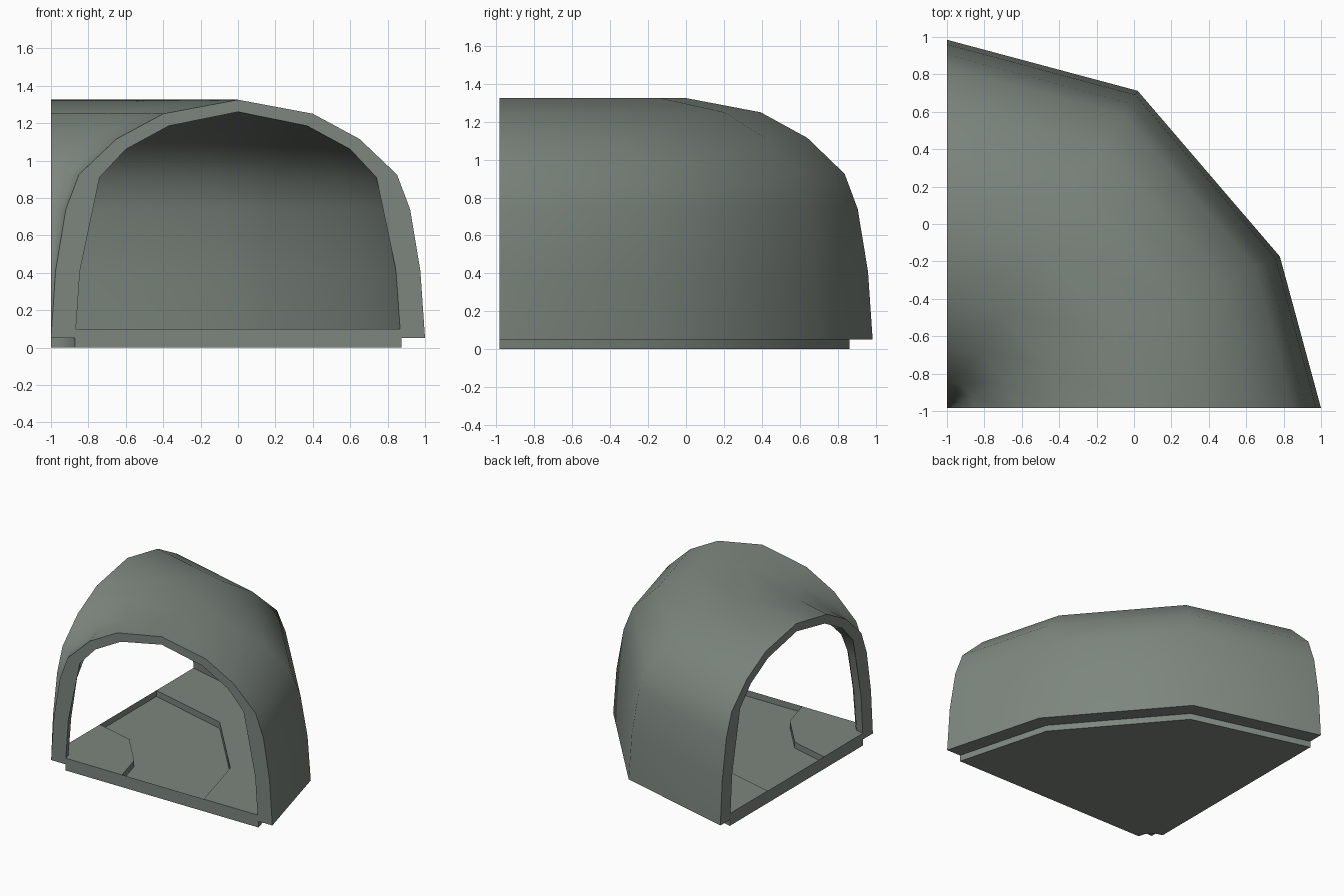
import bpy, bmesh, math

if "Cube" in bpy.data.objects:
    bpy.data.objects.remove(bpy.data.objects["Cube"])

mat = bpy.data.materials.new("grey green")
mat.diffuse_color = (0.205, 0.24, 0.21, 1)
mat.use_nodes = True
mat.node_tree.nodes["Principled BSDF"].inputs["Base Color"].default_value = mat.diffuse_color

# Sweep stations: angle around the inner corner and radius scale
STATIONS = [(0, 1.0), (24.5, 0.978), (59, 0.99), (90, 0.985)]
PIVOT = (-1.0, -0.985)


def sweep(name, profile):
    """Sweep a closed (x, z) profile around the inner corner, x = 0 being radius 1."""
    bm = bmesh.new()
    rings = []
    for deg, s in STATIONS:
        a = math.radians(deg)
        rings.append([bm.verts.new((PIVOT[0] + (x + 1) * s * math.cos(a),
                                    PIVOT[1] + (x + 1) * s * math.sin(a), z))
                      for x, z in profile])
    n = len(profile)
    for r0, r1 in zip(rings, rings[1:]):
        for i in range(n):
            j = (i + 1) % n
            bm.faces.new((r0[i], r0[j], r1[j], r1[i]))
    caps = [bm.faces.new(rings[0]), bm.faces.new(rings[-1])]
    bmesh.ops.triangulate(bm, faces=caps)
    bmesh.ops.remove_doubles(bm, verts=bm.verts, dist=0.0005)
    bmesh.ops.recalc_face_normals(bm, faces=bm.faces)
    me = bpy.data.meshes.new(name)
    bm.to_mesh(me)
    bm.free()
    me.materials.append(mat)
    ob = bpy.data.objects.new(name, me)
    bpy.context.collection.objects.link(ob)
    bpy.ops.object.select_all(action='DESELECT')
    ob.select_set(True)
    bpy.context.view_layer.objects.active = ob
    bpy.ops.object.shade_smooth_by_angle(angle=math.radians(42))
    return ob


def mirrored(half):
    """Half arch from the right foot to the apex, mirrored to the left foot."""
    return half + [(-x, z) for x, z in reversed(half[:-1])]


# Arched tunnel wall, turning the corner
outer = mirrored([(1, 0.05), (0.975, 0.41), (0.92, 0.74), (0.85, 0.925),
                  (0.65, 1.115), (0.4, 1.25), (0, 1.325)])
inner = mirrored([(0.87, 0.05), (0.845, 0.41), (0.80, 0.74), (0.74, 0.91),
                  (0.60, 1.06), (0.37, 1.185), (0, 1.26)])
sweep("tunnel_wall", outer + inner[::-1])

# Floor slab with a shallow channel along the path
sweep("tunnel_floor", [(-0.872, 0), (0.875, 0), (0.875, 0.1), (0.38, 0.1),
                       (0.38, 0.05), (-0.36, 0.05), (-0.36, 0.1), (-0.872, 0.1)])
